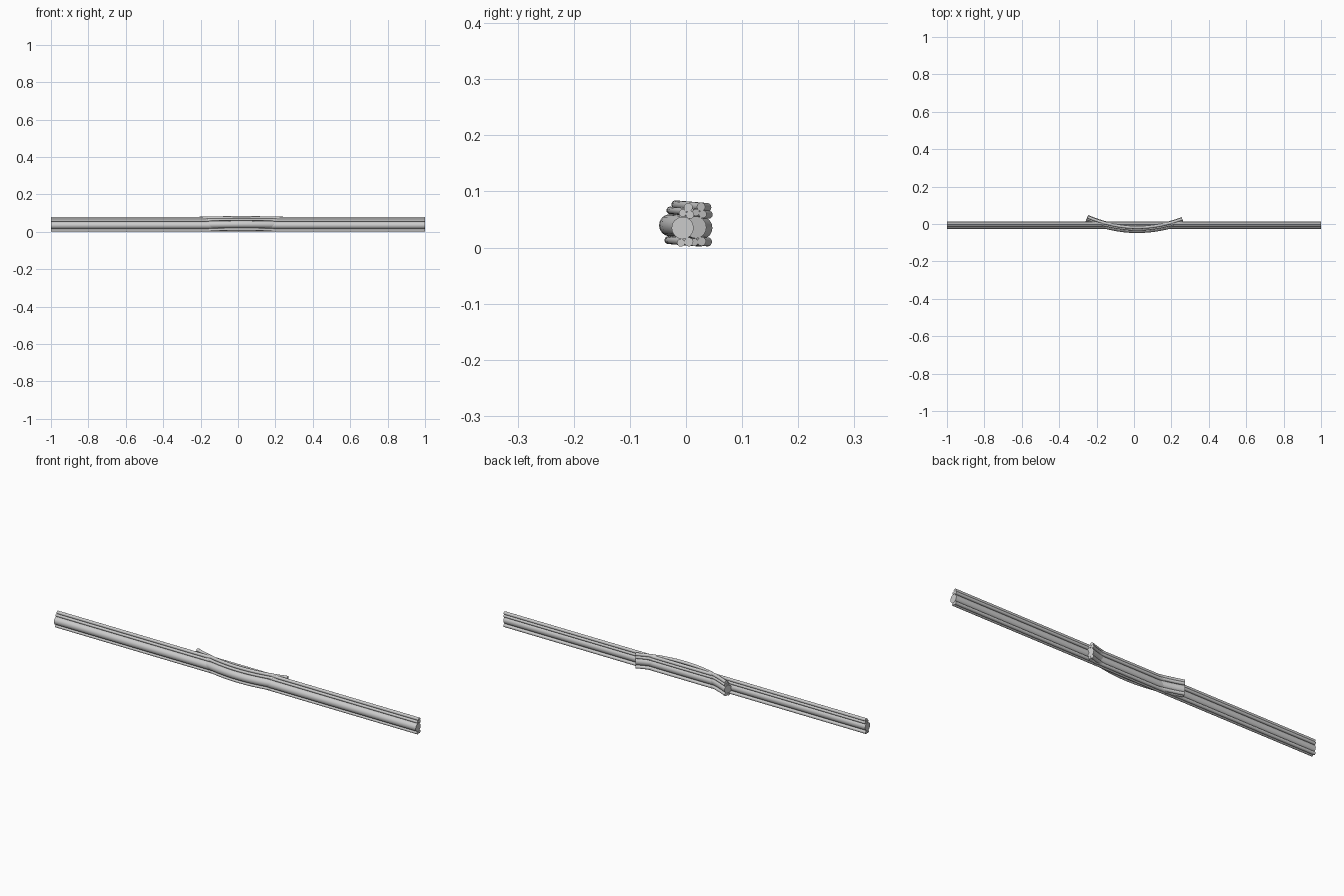
import bpy
from mathutils import Vector

if "Cube" in bpy.data.objects:
    bpy.data.objects.remove(bpy.data.objects["Cube"])

# Bundle cross-section: name, y, z, radius
PROFILE = [
    ("main_pipe", -0.006, 0.035, 0.0198),
    ("top_pipe", 0.004, 0.0715, 0.0078),
    ("upper_outer_pipe", -0.006, 0.0615, 0.0066),
    ("upper_inner_pipe", 0.007, 0.0585, 0.0072),
    ("lower_outer_pipe", -0.009, 0.0085, 0.0070),
    ("lower_inner_pipe", 0.005, 0.0100, 0.0080),
]


def tube(name, points, radius):
    cu = bpy.data.curves.new(name, 'CURVE')
    cu.dimensions = '3D'
    cu.bevel_depth = radius
    cu.bevel_resolution = 6
    cu.use_fill_caps = True
    sp = cu.splines.new('POLY')
    sp.points.add(len(points) - 1)
    for p, co in zip(sp.points, points):
        p.co = (*co, 1)
    ob = bpy.data.objects.new(name, cu)
    bpy.context.collection.objects.link(ob)
    bpy.ops.object.select_all(action='DESELECT')
    ob.select_set(True)
    bpy.context.view_layer.objects.active = ob
    bpy.ops.object.convert(target='MESH')
    bpy.ops.object.shade_smooth_by_angle()
    return ob


# Path of the bowed bundle: bulges to the front, lifted slightly in the middle
X0, X1, XM, A = -0.25, 0.259, 0.018, 0.79
N = 16


def bow_point(x, y, z):
    slope = 2 * A * (x - XM)
    normal = Vector((-slope, 1, 0)).normalized()
    lift = 0.0048 * (1 - ((x - XM) / 0.27) ** 2)
    base = Vector((x, A * (x - XM) ** 2 - 0.0225, z + lift))
    return base + normal * y


for name, y, z, r in PROFILE:
    # Long straight run
    tube("straight_" + name, [(-1, y, z), (1, y, z)], r)
    # Short bowed run
    pts = [bow_point(X0 + (X1 - X0) * i / N, y, z) for i in range(N + 1)]
    tube("bowed_" + name, pts, r)
